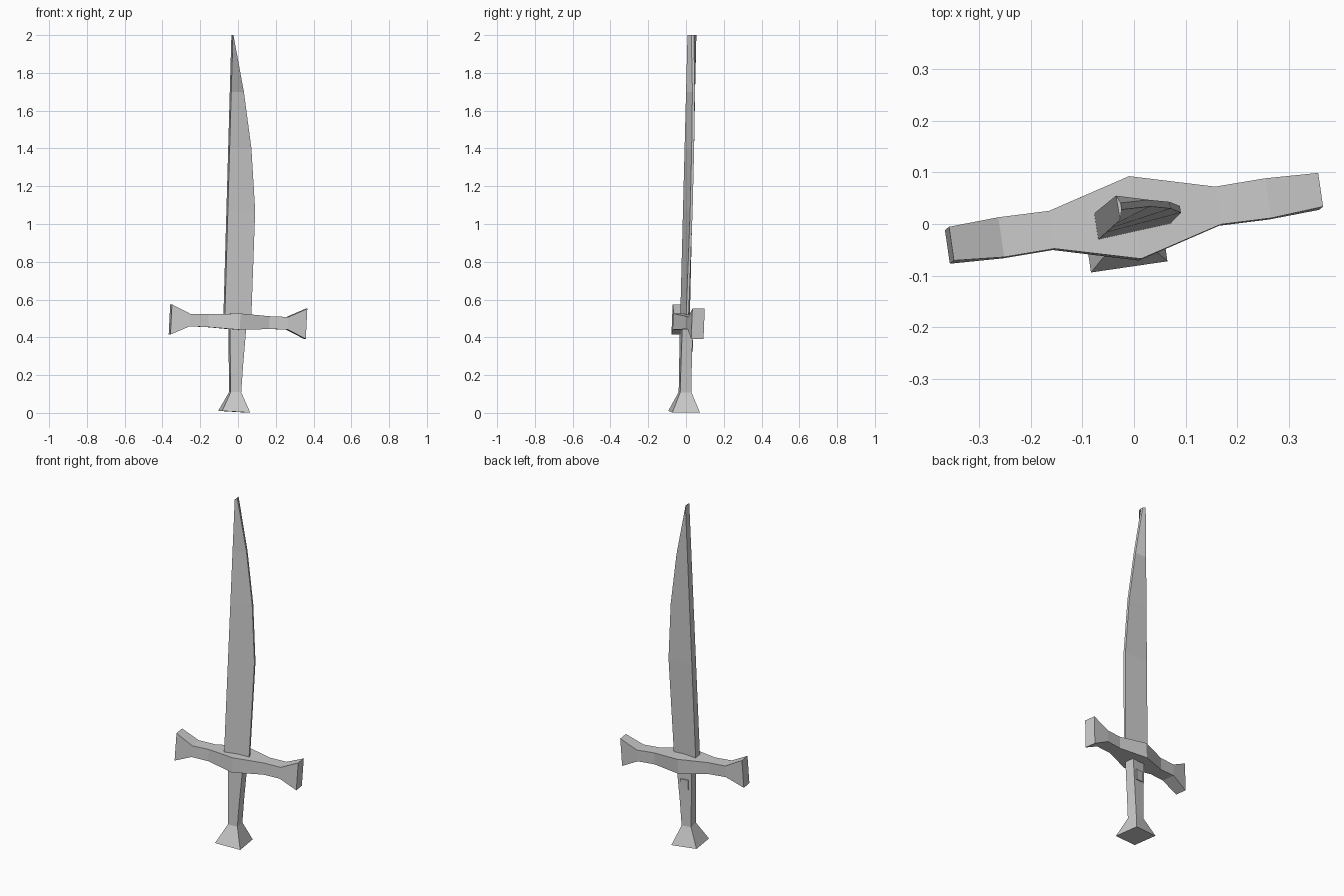
import bpy, bmesh, math
from mathutils import Vector

if "Cube" in bpy.data.objects:
    bpy.data.objects.remove(bpy.data.objects["Cube"])

YAW = math.radians(8.3)
U = Vector((math.cos(YAW), math.sin(YAW), 0))    # along the guard
V = Vector((-math.sin(YAW), math.cos(YAW), 0))   # through the blade thickness


def loft(name, rings):
    """Skin a chain of equal-length rings and cap both ends."""
    bm = bmesh.new()
    loops = [[bm.verts.new(p) for p in ring] for ring in rings]
    n = len(loops[0])
    for a, b in zip(loops, loops[1:]):
        for i in range(n):
            j = (i + 1) % n
            bm.faces.new((a[i], a[j], b[j], b[i]))
    bm.faces.new(loops[0])
    bm.faces.new(loops[-1])
    bmesh.ops.recalc_face_normals(bm, faces=bm.faces)
    mesh = bpy.data.meshes.new(name)
    bm.to_mesh(mesh)
    bm.free()
    obj = bpy.data.objects.new(name, mesh)
    bpy.context.collection.objects.link(obj)
    return obj


def rect(center, w, d, tilt=0.0):
    """Yawed rectangle, width along U and depth along V, dropping to +x by tilt."""
    c = Vector(center)
    ring = []
    for a, b in ((-1, -1), (1, -1), (1, 1), (-1, 1)):
        p = c + U * a * w / 2 + V * b * d / 2
        p.z -= tilt * a * w / 2
        ring.append(p)
    return ring


# Blade: thick straight spine on the left, thin curved edge on the right
edge = [(0.49, 0.070, 0.000), (1.07, 0.091, 0.022), (1.40, 0.071, 0.030),
        (1.70, 0.031, 0.034), (2.00, -0.024, 0.028)]
rings = []
for z, ex, ey in edge:
    t = (z - 0.49) / 1.51
    back = Vector((-0.078, 0.020, z)).lerp(Vector((-0.035, 0.055, z)), t)
    front = Vector((-0.070, -0.031, z)).lerp(Vector((-0.027, 0.008, z)), t)
    rings.append([front, (ex, ey, z), (ex - 0.002, ey + 0.013, z), back])
loft("blade", rings)

# Cross guard: symmetric profile of (distance, half depth, half height)
half = [(0.362, 0.033, 0.080), (0.262, 0.039, 0.033), (0.163, 0.037, 0.034)]
stations = ([(-s, d, h) for s, d, h in half] + [(0, 0.081, 0.043)]
            + list(reversed(half)))
rings = []
for s, d, h in stations:
    c = Vector((0, 0.011, 0.483)) + U * s - Vector((0, 0, 0.032 * s))
    lean = Vector((0.05, 0.04, 1)) * h
    rings.append([c - V * d - lean, c + V * d - lean, c + V * d + lean, c - V * d + lean])
loft("cross_guard", rings)

# Grip flaring into a square pommel
loft("grip_and_pommel", [
    rect((-0.020, -0.010, 0.006), 0.150, 0.148, 0.06),
    rect((-0.015, -0.005, 0.110), 0.056, 0.060, 0.03),
    rect((-0.011, -0.003, 0.250), 0.068, 0.058, 0.03),
    rect((-0.003, 0.002, 0.460), 0.088, 0.056, 0.03),
])

# Small tang end showing on the back of the grip
loft("tang_end", [
    rect((-0.010, 0.014, 0.325), 0.046, 0.038, 0.03),
    rect((-0.009, 0.016, 0.385), 0.046, 0.038, 0.03),
])
